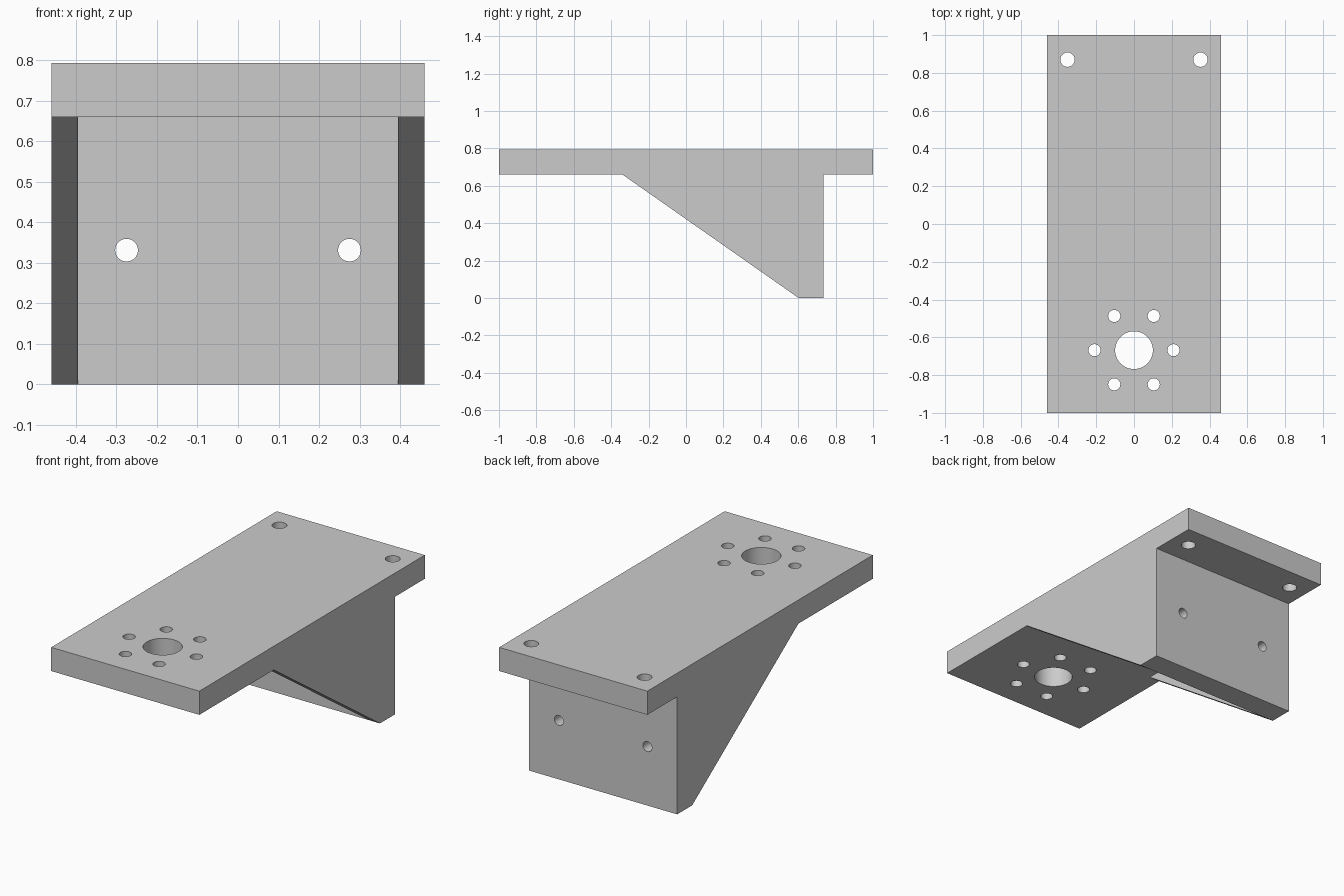
import bpy, bmesh, math
from mathutils import Matrix

if "Cube" in bpy.data.objects:
    bpy.data.objects.remove(bpy.data.objects["Cube"])

HALF_W, RIB_IN = 0.46, 0.395           # outer and inner rib faces in x
PLATE_Z, TOP = 0.66, 0.793             # underside and top of plate
WALL_Y0, WALL_Y1 = 0.602, 0.735        # thickness of upright wall


def prism(name, profile, half_width):
    """Extrude a (y, z) outline along x, centred on x = 0."""
    bm = bmesh.new()
    face = bm.faces.new([bm.verts.new((-half_width, y, z)) for y, z in profile])
    ext = bmesh.ops.extrude_face_region(bm, geom=[face])
    for v in ext["geom"]:
        if isinstance(v, bmesh.types.BMVert):
            v.co.x = half_width
    return to_object(name, bm)


def drill(name, center, radius, depth, along_y=False):
    """Cylindrical cutter along z, or along y."""
    bm = bmesh.new()
    turn = Matrix.Rotation(math.pi / 2, 4, 'X') if along_y else Matrix()
    bmesh.ops.create_cone(bm, cap_ends=True, segments=48, radius1=radius,
                          radius2=radius, depth=depth,
                          matrix=Matrix.Translation(center) @ turn)
    return to_object(name, bm)


def to_object(name, bm):
    bmesh.ops.recalc_face_normals(bm, faces=bm.faces[:])
    mesh = bpy.data.meshes.new(name)
    bm.to_mesh(mesh)
    bm.free()
    obj = bpy.data.objects.new(name, mesh)
    bpy.context.collection.objects.link(obj)
    return obj


def cut(target, cutter):
    cutter.hide_render = True
    mod = target.modifiers.new(cutter.name, 'BOOLEAN')
    mod.operation, mod.solver, mod.object = 'DIFFERENCE', 'EXACT', cutter
    bpy.context.view_layer.objects.active = target
    bpy.ops.object.modifier_apply(modifier=mod.name)
    bpy.data.objects.remove(cutter)


# Bracket body: side silhouette across the full width
bracket = prism("bracket", [(-1, TOP), (-1, PLATE_Z), (-0.34, PLATE_Z),
                            (WALL_Y0, 0), (WALL_Y1, 0), (WALL_Y1, PLATE_Z),
                            (1, PLATE_Z), (1, TOP)], HALF_W)

# Pocket between the two triangular side ribs
cut(bracket, prism("rib_pocket", [(-0.5, -0.2), (WALL_Y0, -0.2),
                                  (WALL_Y0, PLATE_Z), (-0.5, PLATE_Z)], RIB_IN))

# Mounting holes in the plate corners and the upright wall
plate_mid, wall_mid = (PLATE_Z + TOP) / 2, (WALL_Y0 + WALL_Y1) / 2
for s in (-1, 1):
    cut(bracket, drill("plate_hole", (s * 0.352, 0.87, plate_mid), 0.038, 0.3))
    cut(bracket, drill("wall_hole", (s * 0.275, wall_mid, 0.331), 0.028, 0.3, True))

# Large bore with a ring of six bolt holes
cut(bracket, drill("bore", (0, -0.668, plate_mid), 0.1, 0.3))
for i in range(6):
    a = i * math.pi / 3
    cut(bracket, drill("bolt_hole", (0.209 * math.cos(a), -0.668 + 0.209 * math.sin(a),
                                     plate_mid), 0.032, 0.3))

# Smooth hole walls, sharp edges elsewhere
bpy.ops.object.select_all(action='DESELECT')
bracket.select_set(True)
bpy.context.view_layer.objects.active = bracket
bpy.ops.object.shade_smooth_by_angle(angle=math.radians(30))
